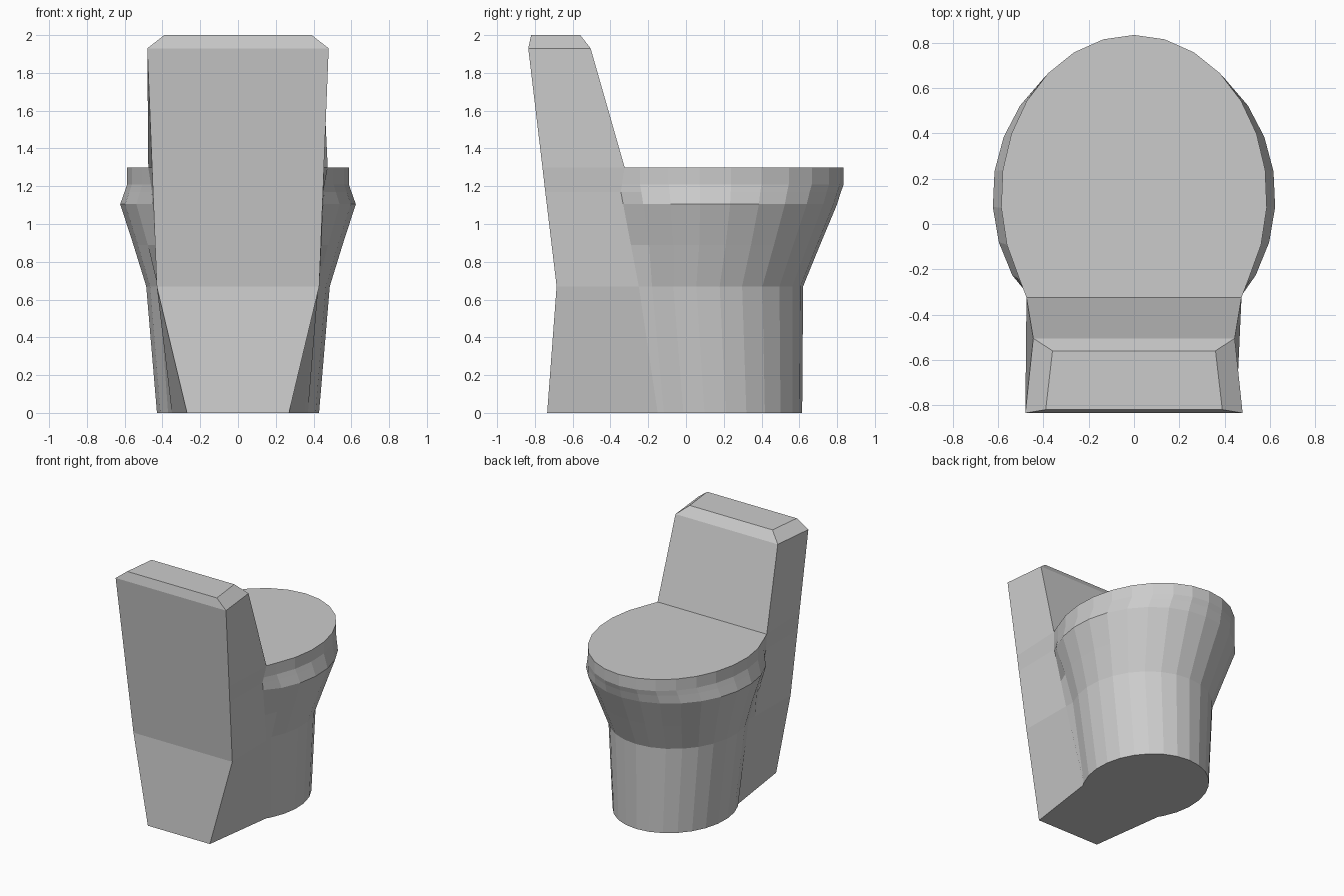
import bpy, bmesh
from math import sin, cos, radians

if "Cube" in bpy.data.objects:
    bpy.data.objects.remove(bpy.data.objects["Cube"], do_unlink=True)

GREY = (0.6, 0.6, 0.6, 1)
mat = bpy.data.materials.new("light grey ceramic")
mat.use_nodes = True
mat.diffuse_color = GREY
mat.node_tree.nodes["Principled BSDF"].inputs["Base Color"].default_value = GREY


def loft(name, sections, open_levels):
    """Skin mirrored half sections (z, right-side points); the last-to-mirror
    side stays open on the first open_levels bands, where two parts join."""
    bm = bmesh.new()
    rings = []
    for z, half in sections:
        full = half + [(-x, y) for x, y in reversed(half) if x > 0]
        rings.append([bm.verts.new((x, y, z)) for x, y in full])
    n = len(rings[0])
    joint = len(sections[0][1]) - 1
    for level, (low, high) in enumerate(zip(rings, rings[1:])):
        for i in range(n):
            if i == joint and level < open_levels:
                continue
            j = (i + 1) % n
            bm.faces.new((low[i], low[j], high[j], high[i]))
    bm.faces.new(rings[0])
    bm.faces.new(rings[-1])
    bmesh.ops.recalc_face_normals(bm, faces=bm.faces)
    mesh = bpy.data.meshes.new(name)
    bm.to_mesh(mesh)
    bm.free()
    mesh.materials.append(mat)
    obj = bpy.data.objects.new(name, mesh)
    bpy.context.collection.objects.link(obj)
    return obj


# Tank: height, back corner, front corner
TANK = [
    (0.00, (0.27, -0.735), (0.35, -0.15)),
    (0.67, (0.43, -0.685), (0.425, -0.25)),
    (1.17, (0.45, -0.745), (0.455, -0.345)),
    (1.30, (0.455, -0.76), (0.475, -0.325)),
    (1.93, (0.48, -0.835), (0.445, -0.505)),
    (2.00, (0.39, -0.82), (0.36, -0.56)),
]
loft("tank", [(z, [back, front]) for z, back, front in TANK], 3)


def seam(z):
    """Front corner of the tank at a given height."""
    for (z0, _, a), (z1, _, b) in zip(TANK, TANK[1:]):
        if z <= z1:
            t = (z - z0) / (z1 - z0)
            return tuple(p + t * (q - p) for p, q in zip(a, b))


# Bowl: height, half width, centre y, half length
BOWL = [
    (0.00, 0.43, 0.13, 0.485),
    (0.67, 0.487, 0.09, 0.53),
    (0.89, 0.555, 0.11, 0.60),
    (1.105, 0.625, 0.12, 0.68),
    (1.17, 0.602, 0.12, 0.70),
    (1.21, 0.588, 0.12, 0.715),
    (1.30, 0.588, 0.12, 0.715),
]
angles = [radians(13.4 * i) for i in range(10)]
sections = []
for z, width, centre, length in BOWL:
    arc = [(width * sin(a), centre + length * cos(a)) for a in angles]
    sections.append((z, arc + [seam(z)]))
loft("bowl", sections, len(BOWL))
